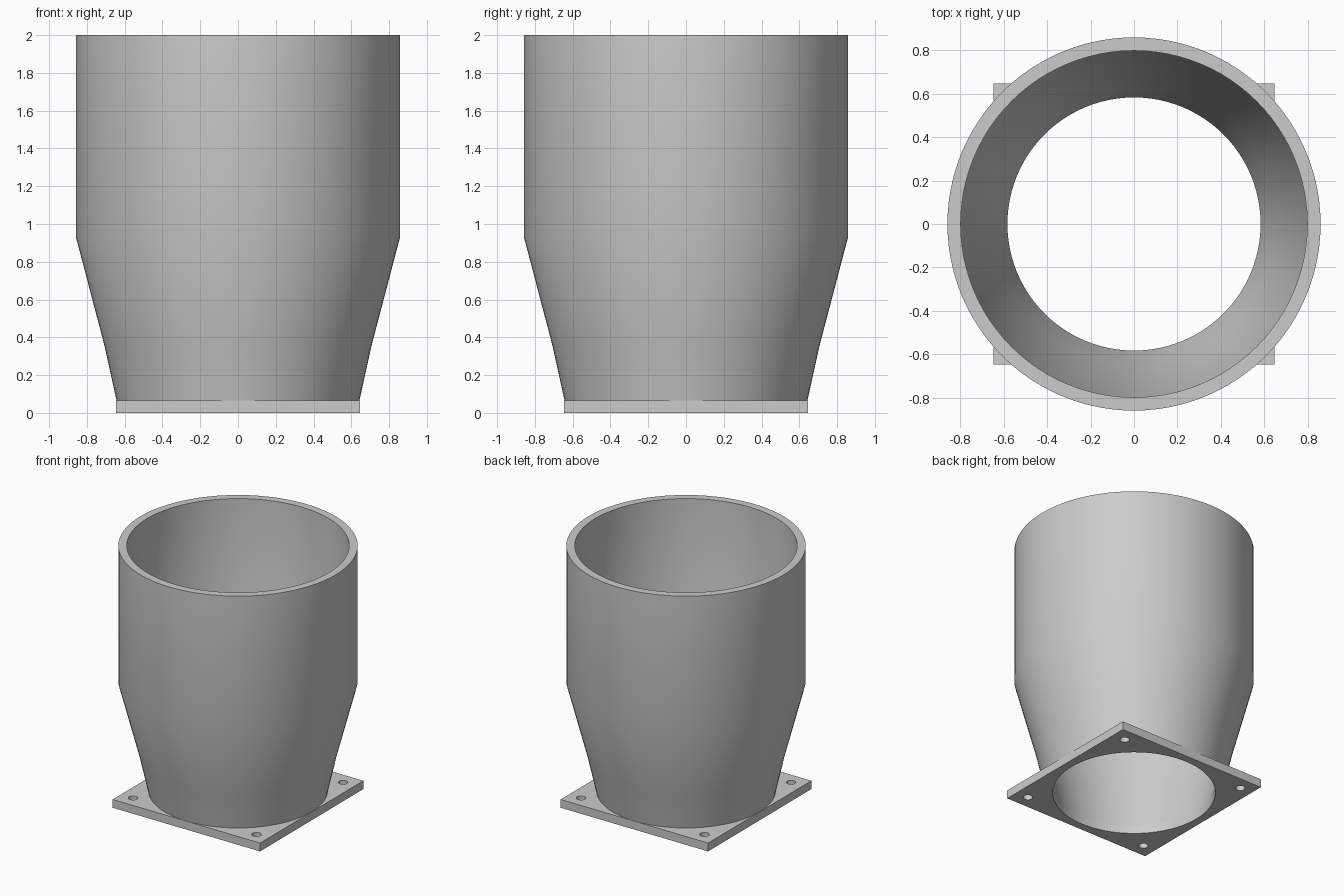
import bpy, bmesh
from math import cos, sin, tau

old = bpy.data.objects.get("Cube")
if old:
    bpy.data.objects.remove(old)

SEGMENTS = 96
PLATE_HALF, PLATE_TOP = 0.645, 0.066
BORE, HOLE_OFFSET, HOLE_RADIUS = 0.582, 0.54, 0.034

grey = bpy.data.materials.new("plain_grey")
grey.use_nodes = True
colour = (0.6, 0.6, 0.6, 1)
grey.diffuse_color = colour
grey.node_tree.nodes["Principled BSDF"].inputs["Base Color"].default_value = colour


def circle(radius, count, cx=0, cy=0):
    return [(cx + radius * cos(tau * i / count), cy + radius * sin(tau * i / count))
            for i in range(count)]


def smooth(obj):
    bpy.ops.object.select_all(action="DESELECT")
    obj.select_set(True)
    bpy.context.view_layer.objects.active = obj
    bpy.ops.object.shade_smooth_by_angle()


def lathe(name, profile):
    """Sweep (radius, height) points around z."""
    bm = bmesh.new()
    rings = [[bm.verts.new((x, y, z)) for x, y in circle(r, SEGMENTS)] for r, z in profile]
    for low, high in zip(rings, rings[1:]):
        for i in range(SEGMENTS):
            j = (i + 1) % SEGMENTS
            bm.faces.new((low[i], low[j], high[j], high[i]))
    mesh = bpy.data.meshes.new(name)
    bm.to_mesh(mesh)
    bm.free()
    obj = bpy.data.objects.new(name, mesh)
    bpy.context.collection.objects.link(obj)
    mesh.materials.append(grey)
    smooth(obj)


# Hollow tube: tapered outside, straight collar, flat rim, matching inside
lathe("tapered_tube", [(0.643, PLATE_TOP), (0.708, 0.36), (0.858, 0.93), (0.858, 2),
                       (0.797, 2), (0.797, 0.93), (0.647, 0.36), (BORE, PLATE_TOP)])

# Square base plate with a central bore and four corner screw holes
h = PLATE_HALF
outlines = [[(-h, -h), (h, -h), (h, h), (-h, h)], circle(BORE, SEGMENTS)]
outlines += [circle(HOLE_RADIUS, 24, sx * HOLE_OFFSET, sy * HOLE_OFFSET)
             for sx in (-1, 1) for sy in (-1, 1)]
curve = bpy.data.curves.new("plate_outline", "CURVE")
curve.dimensions = "2D"
curve.fill_mode = "BOTH"
curve.extrude = PLATE_TOP / 2
for points in outlines:
    spline = curve.splines.new("POLY")
    spline.points.add(len(points) - 1)
    for point, (x, y) in zip(spline.points, points):
        point.co = (x, y, 0, 1)
    spline.use_cyclic_u = True

outline = bpy.data.objects.new("plate_outline", curve)
bpy.context.collection.objects.link(outline)
graph = bpy.context.evaluated_depsgraph_get()
mesh = bpy.data.meshes.new_from_object(outline.evaluated_get(graph))
bpy.data.objects.remove(outline)

bm = bmesh.new()
bm.from_mesh(mesh)
bmesh.ops.remove_doubles(bm, verts=bm.verts, dist=0.0001)
bmesh.ops.translate(bm, verts=bm.verts, vec=(0, 0, PLATE_TOP / 2))
bmesh.ops.recalc_face_normals(bm, faces=bm.faces)
bm.to_mesh(mesh)
bm.free()
mesh.materials.clear()
mesh.materials.append(grey)
plate = bpy.data.objects.new("base_plate", mesh)
bpy.context.collection.objects.link(plate)
smooth(plate)
